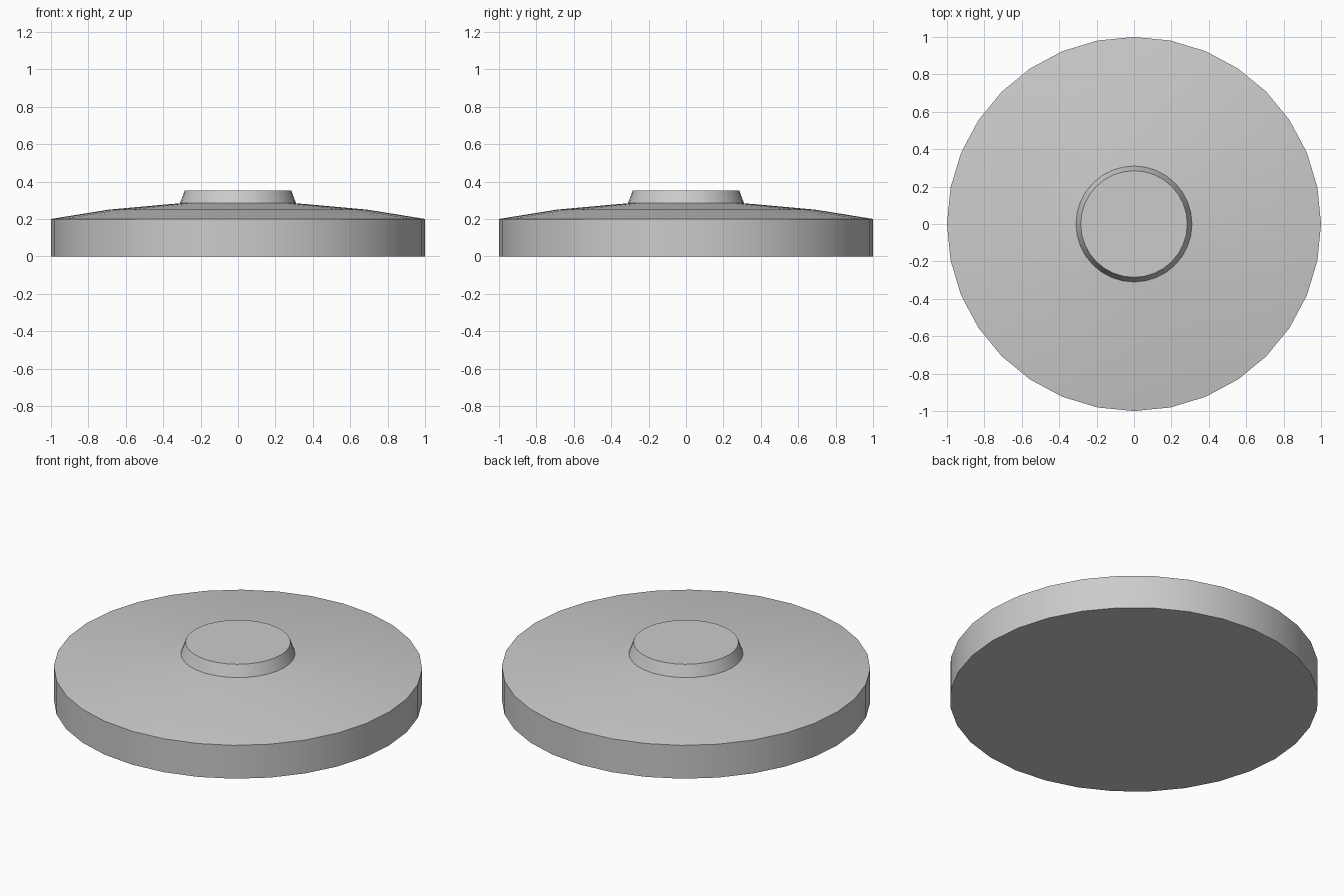
import bpy, bmesh, math

cube = bpy.data.objects.get("Cube")
if cube:
    bpy.data.objects.remove(cube, do_unlink=True)

grey = bpy.data.materials.new("light_grey")
grey.use_nodes = True
colour = (0.6, 0.6, 0.6, 1)
grey.diffuse_color = colour
grey.node_tree.nodes["Principled BSDF"].inputs["Base Color"].default_value = colour


def lathe(name, profile, sides=32):
    """Spin a (radius, height) profile around z and cap both ends."""
    bm = bmesh.new()
    rings = []
    for radius, height in profile:
        angles = [math.tau * i / sides for i in range(sides)]
        rings.append([bm.verts.new((radius * math.cos(a), radius * math.sin(a), height)) for a in angles])
    for low, high in zip(rings, rings[1:]):
        for i in range(sides):
            j = (i + 1) % sides
            bm.faces.new((low[i], low[j], high[j], high[i]))
    bm.faces.new(rings[0][::-1])
    bm.faces.new(rings[-1])
    mesh = bpy.data.meshes.new(name)
    bm.to_mesh(mesh)
    bm.free()
    mesh.materials.append(grey)
    obj = bpy.data.objects.new(name, mesh)
    bpy.context.collection.objects.link(obj)
    bpy.ops.object.select_all(action="DESELECT")
    obj.select_set(True)
    bpy.context.view_layer.objects.active = obj
    bpy.ops.object.shade_smooth_by_angle(angle=math.radians(30))
    return obj


# Flat-bottomed disc, shallow domed top and raised flared centre button
lathe("domed_disc", [
    (1.0, 0.0), (1.0, 0.2),        # upright rim
    (0.69, 0.25), (0.31, 0.284),   # shallow dome
    (0.285, 0.352),                # centre button
])
